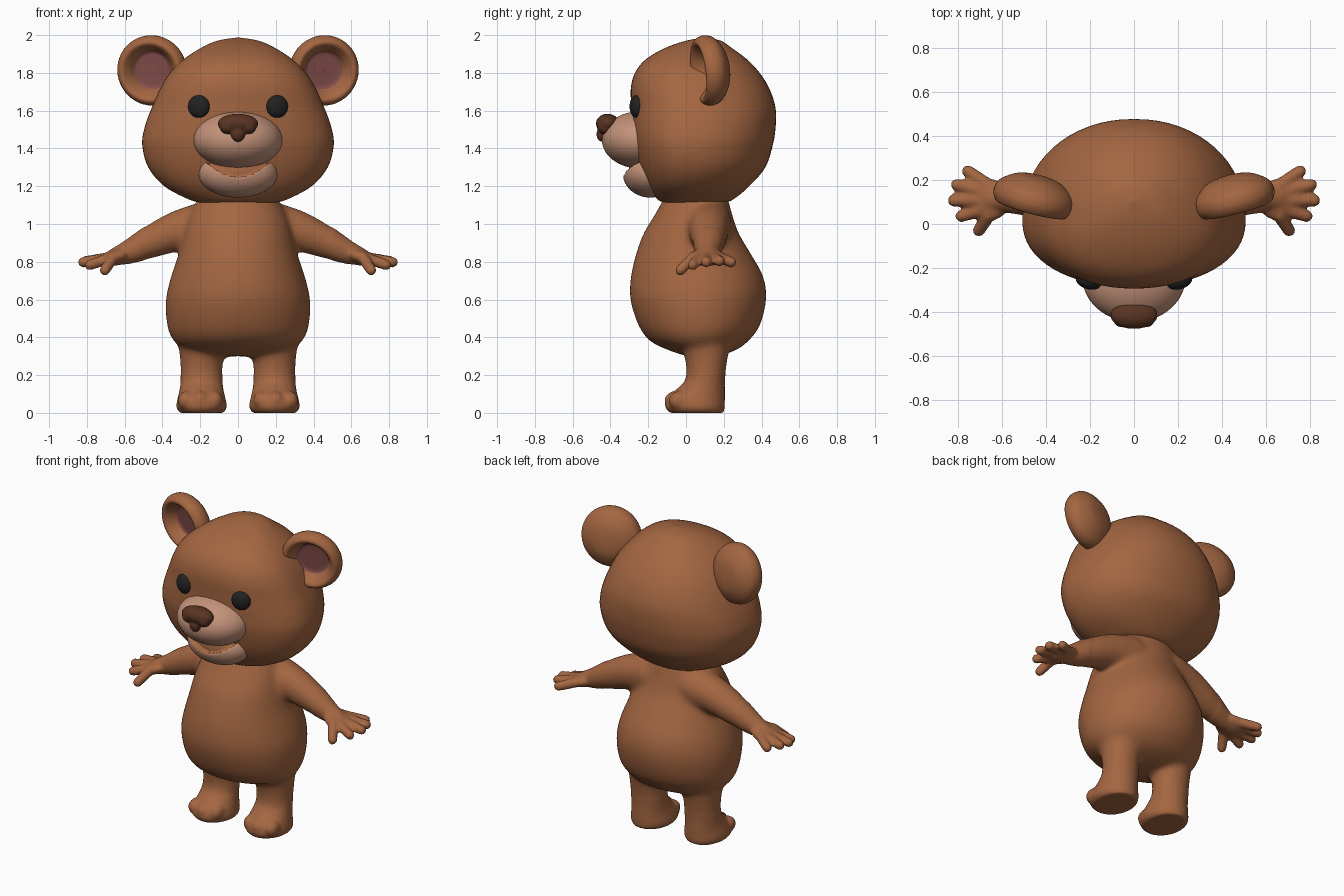
import bpy, bmesh, math
from mathutils import Vector, Matrix

cube = bpy.data.objects.get("Cube")
if cube:
    bpy.data.objects.remove(cube, do_unlink=True)


def material(name, r, g, b):
    m = bpy.data.materials.new(name)
    m.use_nodes = True
    m.diffuse_color = (r, g, b, 1)
    m.node_tree.nodes["Principled BSDF"].inputs["Base Color"].default_value = (r, g, b, 1)
    return m


FUR = material("brown fur", .37, .133, .053)
TAN = material("tan muzzle", .55, .29, .195)
PINK = material("ear pink", .23, .077, .07)
NOSE = material("dark brown nose", .10, .034, .016)
BLACK = material("eye black", .016, .016, .017)


def spline(rows, steps):
    """Catmull-Rom interpolation through rows of numbers."""
    out = []
    for i in range(len(rows) - 1):
        quad = [rows[max(i - 1, 0)], rows[i], rows[i + 1], rows[min(i + 2, len(rows) - 1)]]
        for s in range(steps):
            t = s / steps
            out.append([b + .5 * t * (c - a + t * (2 * a - 5 * b + 4 * c - d + t * (3 * (b - c) + d - a)))
                        for a, b, c, d in zip(*quad)])
    return out + [list(rows[-1])]


def skin(bm, rings):
    """Join rings of points into a closed surface."""
    loops = [[bm.verts.new(p) for p in ring] for ring in rings]
    n = len(loops[0])
    for a, b in zip(loops, loops[1:]):
        for k in range(n):
            bm.faces.new((a[k], a[(k + 1) % n], b[(k + 1) % n], b[k]))
    bm.faces.new(loops[0][::-1])
    bm.faces.new(loops[-1])


def loft(bm, rows, cx=0, mid=.5, power=2, steps=5, n=64):
    """Rows hold height, half width, front y and back y."""
    rings = []
    for z, w, front, back in spline(rows, steps):
        w = max(w, .001)
        yc = front + mid * (back - front)
        ring = []
        for k in range(n):
            a = math.tau * k / n
            c, s = math.cos(a), math.sin(a)
            x = math.copysign(abs(c) ** (2 / power), c) * w
            y = math.copysign(abs(s) ** (2 / power), s) * (back - yc if s > 0 else yc - front)
            ring.append((cx + x, yc + y, z))
        rings.append(ring)
    skin(bm, rings)


def ball(bm, center, size, turn=None, seg=32):
    mat = Matrix.Translation(center) @ (turn or Matrix()) @ Matrix.Diagonal((*size, 1))
    bmesh.ops.create_uvsphere(bm, u_segments=seg, v_segments=seg // 2, radius=1, matrix=mat)


def limb(bm, rows, steps=4, n=20):
    """Round tube with a radius at each point and rounded ends."""
    pts = spline(rows, steps)
    rings = []
    for i, (x, y, z, r) in enumerate(pts):
        a, b = Vector(pts[max(i - 1, 0)][:3]), Vector(pts[min(i + 1, len(pts) - 1)][:3])
        q = (b - a).to_track_quat('Z', 'Y')
        rings.append([Vector((x, y, z)) + q @ Vector((r * math.cos(math.tau * k / n),
                      r * math.sin(math.tau * k / n), 0)) for k in range(n)])
    skin(bm, rings)
    for p in (pts[0], pts[-1]):
        ball(bm, p[:3], (p[3],) * 3, seg=20)


def finish(name, bm, *mats):
    bmesh.ops.recalc_face_normals(bm, faces=bm.faces)
    me = bpy.data.meshes.new(name)
    bm.to_mesh(me)
    bm.free()
    for m in mats:
        me.materials.append(m)
    me.shade_smooth()
    ob = bpy.data.objects.new(name, me)
    bpy.context.collection.objects.link(ob)
    return ob


def fuse(ob, voxel, passes, extra=0):
    """Merge overlapping volumes, then relax; the torso gets extra passes."""
    mod = ob.modifiers.new("merge", 'REMESH')
    mod.mode = 'VOXEL'
    mod.voxel_size = voxel
    deps = bpy.context.evaluated_depsgraph_get()
    me = bpy.data.meshes.new_from_object(ob.evaluated_get(deps))
    ob.modifiers.clear()
    mats = list(ob.data.materials)
    bm = bmesh.new()
    bm.from_mesh(me)
    torso = [v for v in bm.verts if abs(v.co.x) < .5 and v.co.z > .2]
    for i in range(passes + extra):
        bmesh.ops.smooth_vert(bm, verts=bm.verts if i < passes else torso, factor=.5,
                              use_axis_x=True, use_axis_y=True, use_axis_z=True)
    bm.to_mesh(me)
    bm.free()
    me.materials.clear()
    for m in mats:
        me.materials.append(m)
    me.shade_smooth()
    ob.data = me


# Body with arms and legs
bm = bmesh.new()
loft(bm, [(.30, .12, 0, .18), (.335, .27, -.10, .27), (.38, .34, -.19, .33), (.46, .375, -.25, .39),
          (.6, .382, -.295, .425), (.72, .355, -.292, .41), (.84, .315, -.265, .345),
          (.95, .285, -.225, .28), (1.05, .255, -.165, .245), (1.15, .2, -.11, .22)])
for s in (1, -1):
    loft(bm, [(0, .115, -.085, .2), (.03, .134, -.11, .205), (.08, .126, -.1, .206), (.125, .116, -.05, .206),
              (.18, .111, -.003, .207), (.28, .115, -.005, .22), (.45, .13, -.05, .25)], cx=s * .193)
    for tx in (-.075, 0, .075):
        ball(bm, (s * (.2 + tx), -.06 + abs(tx) * .3, .065), (.045, .055, .05))
    limb(bm, [(s * .15, .12, 1.0, .125), (s * .3, .12, .97, .11), (s * .45, .12, .91, .09),
              (s * .57, .115, .855, .066), (s * .64, .11, .83, .05)])
    ball(bm, (s * .65, .11, .825), (.09, .095, .042), Matrix.Rotation(s * .3, 4, 'Y'))
    for x, y, z in ((.755, .24, .797), (.805, .178, .803), (.82, .107, .798), (.785, .036, .783), (.705, -.03, .755)):
        limb(bm, [(s * .66, .11 + (y - .11) * .5, .825, .031), (s * x, y, z, .029)], n=16)
fuse(finish("body", bm, FUR), .01, 4, 25)

# Head
bm = bmesh.new()
loft(bm, [(1.112, .19, -.11, .2), (1.13, .26, -.15, .25), (1.2, .39, -.205, .335), (1.3, .475, -.25, .42),
          (1.42, .507, -.28, .46), (1.52, .492, -.288, .475), (1.62, .455, -.29, .473), (1.72, .41, -.292, .44),
          (1.8, .36, -.27, .39), (1.87, .29, -.215, .325), (1.93, .2, -.115, .245),
          (1.97, .11, 0, .185), (1.988, 0, .1, .102)], mid=.4, power=2.2)
finish("head", bm, FUR)

# Upper muzzle
bm = bmesh.new()
ball(bm, (0, -.24, 1.445), (.235, .205, .152), seg=64)
finish("muzzle", bm, TAN)

# Lower jaw with the open mouth pressed in
bm = bmesh.new()
ball(bm, (0, -.19, 1.27), (.21, .145, .13), seg=128)
for f in bm.faces:
    c = f.calc_center_median()
    f.material_index = int(c.y < -.19 and c.z > 1.247 + 2.6 * c.x ** 2)
for v in bm.verts:
    if all(f.material_index for f in v.link_faces):
        v.co.y += .03
finish("jaw", bm, TAN, FUR)

# Nose
bm = bmesh.new()
ball(bm, (0, -.415, 1.532), (.108, .062, .052))
ball(bm, (0, -.437, 1.475), (.038, .038, .042))
for s in (1, -1):
    ball(bm, (s * .055, -.425, 1.515), (.042, .045, .04))
fuse(finish("nose", bm, NOSE), .006, 4)

for s, side in ((1, "left"), (-1, "right")):
    # Eye
    bm = bmesh.new()
    ball(bm, (s * .207, -.262, 1.622), (.059, .034, .06), Matrix.Rotation(s * .3, 4, 'Z'))
    finish(side + "_eye", bm, BLACK)

    # Cupped ear with a pink hollow
    bm = bmesh.new()
    cup = [(-.005, 0), (-.005, .06), (0, .097), (.03, .115), (.065, .145), (.06, .17), (.02, .187),
           (-.03, .172), (-.075, .11), (-.09, .05), (-.092, 0)]
    loft(bm, [(z, r, -r, r) for z, r in cup], n=48)
    for f in bm.faces:
        c = f.calc_center_median()
        f.material_index = int(c.z > -.02 and c.xy.length < .102)
    turn = Vector((s * .25, -.95, -.12)).to_track_quat('Z', 'Y').to_matrix().to_4x4()
    bmesh.ops.transform(bm, matrix=Matrix.Translation((s * .452, .13, 1.815)) @ turn, verts=bm.verts)
    finish(side + "_ear", bm, FUR, PINK)
